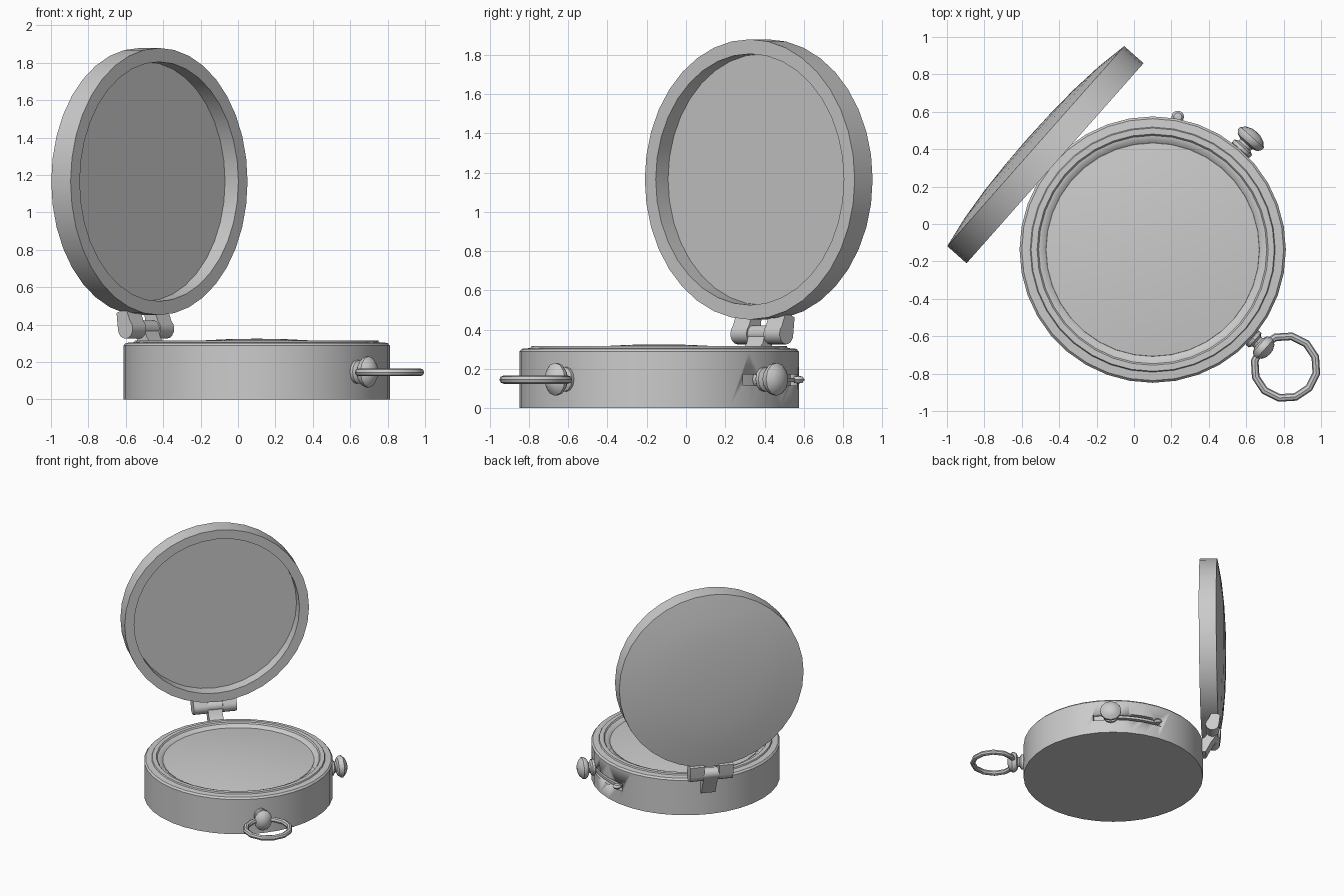
import bpy, bmesh, math
from mathutils import Matrix, Vector

if "Cube" in bpy.data.objects:
    bpy.data.objects.remove(bpy.data.objects["Cube"])

CX, CY = 0.10, -0.137          # body centre
HINGE, RING, BUTTON = math.radians(138.5), math.radians(-41.5), math.radians(48.5)


def finish(name, bm, angle=35):
    bmesh.ops.remove_doubles(bm, verts=bm.verts, dist=1e-5)
    bmesh.ops.recalc_face_normals(bm, faces=bm.faces)
    me = bpy.data.meshes.new(name)
    bm.to_mesh(me)
    bm.free()
    ob = bpy.data.objects.new(name, me)
    bpy.context.collection.objects.link(ob)
    bpy.ops.object.select_all(action='DESELECT')
    ob.select_set(True)
    bpy.context.view_layer.objects.active = ob
    bpy.ops.object.shade_smooth_by_angle(angle=math.radians(angle))
    return ob


def radial(a, dist, z):
    """Frame whose local z points outward from the body centre at angle a."""
    d = Vector((math.cos(a), math.sin(a), 0))
    t = Vector((-math.sin(a), math.cos(a), 0))
    m = Matrix((t, Vector((0, 0, 1)), d)).transposed().to_4x4()
    m.translation = Vector((CX, CY, z)) + d * dist
    return m


def lathe(name, prof, n, m, squash=1.0):
    """Revolve (radius, height) points about local z."""
    bm = bmesh.new()
    rings = []
    for r, h in prof:
        if r == 0:
            rings.append([bm.verts.new(m @ Vector((0, 0, h)))])
        else:
            rings.append([bm.verts.new(m @ Vector((squash * r * math.cos(i * math.tau / n),
                          r * math.sin(i * math.tau / n), h))) for i in range(n)])
    for a, b in zip(rings, rings[1:]):
        for i in range(n):
            j = (i + 1) % n
            q = [a[i % len(a)], a[j % len(a)], b[j % len(b)], b[i % len(b)]]
            bm.faces.new(list(dict.fromkeys(q)))
    return finish(name, bm)


def prism(name, pts, t0, t1, a):
    """Extrude (radial, z) points along the tangent at angle a."""
    m = radial(a, 0, 0)
    bm = bmesh.new()
    ends = [[bm.verts.new(m @ Vector((t, z, r))) for r, z in pts] for t in (t0, t1)]
    for e in ends:
        bm.faces.new(e)
    n = len(pts)
    for i in range(n):
        j = (i + 1) % n
        bm.faces.new((ends[0][i], ends[0][j], ends[1][j], ends[1][i]))
    return finish(name, bm)


def arc_bar(name, r0, r1, z0, z1, a0, a1, n=10):
    """Curved bar following the body wall between two angles in degrees."""
    bm = bmesh.new()
    secs = []
    for i in range(n + 1):
        a = math.radians(a0 + (a1 - a0) * i / n)
        secs.append([bm.verts.new((CX + r * math.cos(a), CY + r * math.sin(a), z))
                     for r, z in ((r0, z0), (r1, z0), (r1, z1), (r0, z1))])
    for s, u in zip(secs, secs[1:]):
        for k in range(4):
            l = (k + 1) % 4
            bm.faces.new((s[k], s[l], u[l], u[k]))
    bm.faces.new(secs[0])
    bm.faces.new(secs[-1])
    return finish(name, bm)


# Case with stepped bezel
base = Matrix.Translation((CX, CY, 0))
case = lathe("case", [(0, 0), (.712, 0), (.712, .288), (.70, .302), (.655, .306), (.65, .316),
                      (.618, .316), (.61, .306), (.592, .304), (.57, .286), (0, .27)], 36, base)

# Slider slot cut in the case wall
cutter = arc_bar("slot_cutter", .675, .76, .115, .172, 37, 83)
cutter.hide_render = True
bpy.context.view_layer.objects.active = case
mod = case.modifiers.new("slot", 'BOOLEAN')
mod.operation = 'DIFFERENCE'
mod.solver = 'EXACT'
mod.object = cutter
bpy.ops.object.modifier_apply(modifier=mod.name)
bpy.data.objects.remove(cutter)

# Domed glass
lathe("glass", [(.574, .28), (.57, .289)] + [(r, .325 - .111 * r * r) for r in (.45, .3, .15, 0)], 36, base)

# Open lid
lathe("lid", [(0, .095), (.64, .095), (.64, 0), (.714, 0), (.714, .138),
              (.54, .168), (.36, .186), (.18, .195), (0, .198)], 36, radial(HINGE, .697, 1.165))

# Hinge: two lid knuckles, a case knuckle with its leg
hr, hz, rad = .79, .378, .053
knuckle = [(hr + rad * math.cos(math.radians(d)), hz + rad * math.sin(math.radians(d)))
           for d in range(130, 361, 23)]
arm = knuckle + [(hr + rad, hz), (.853, .462), (.82, .475), (.78, .475)]
for side, s in (("left", 1), ("right", -1)):
    prism("lid_knuckle_" + side, arm, s * .058, s * .167, HINGE)
lathe("case_knuckle", [(0, -.058), (.045, -.058), (.045, .058), (0, .058)], 14,
      radial(HINGE, hr, hz) @ Matrix.Rotation(math.pi / 2, 4, 'Y'))
prism("hinge_leg", [(.69, .19), (.735, .19), (.775, .27), (.83, .36), (.80, .42), (.76, .40),
                    (.735, .33), (.69, .29)], -.055, .055, HINGE)

# Crown and side button
knob = [(0, .68), (.05, .68), (.05, .70), (.063, .712), (.063, .73), (.042, .742), (.042, .755),
        (.07, .765), (.084, .785), (.084, .802), (.06, .825), (.03, .837), (0, .84)]
lathe("crown", knob, 12, radial(RING, 0, .147), .82)
lathe("side_button", knob, 12, radial(BUTTON, 0, .147))

# Bow ring through the crown
m = radial(RING, .948, .145)
bm = bmesh.new()
R, r, n, k = .168, .021, 12, 8
vs = [[bm.verts.new(m @ Vector(((R + r * math.cos(q * math.tau / k)) * math.cos(p * math.tau / n),
       r * math.sin(q * math.tau / k),
       (R + r * math.cos(q * math.tau / k)) * math.sin(p * math.tau / n))))
       for q in range(k)] for p in range(n)]
for p in range(n):
    for q in range(k):
        bm.faces.new((vs[p][q], vs[(p + 1) % n][q], vs[(p + 1) % n][(q + 1) % k], vs[p][(q + 1) % k]))
finish("bow_ring", bm)

# Slider strip and its thumb pin
arc_bar("slider_strip", .67, .708, .134, .154, 50, 81)
a = math.radians(79.3)
pin = Matrix.Translation((CX + .722 * math.cos(a), CY + .722 * math.sin(a), .145))
lathe("slider_pin", [(0, -.02), (.022, -.016), (.034, 0), (.022, .016), (0, .02)], 10, pin)
